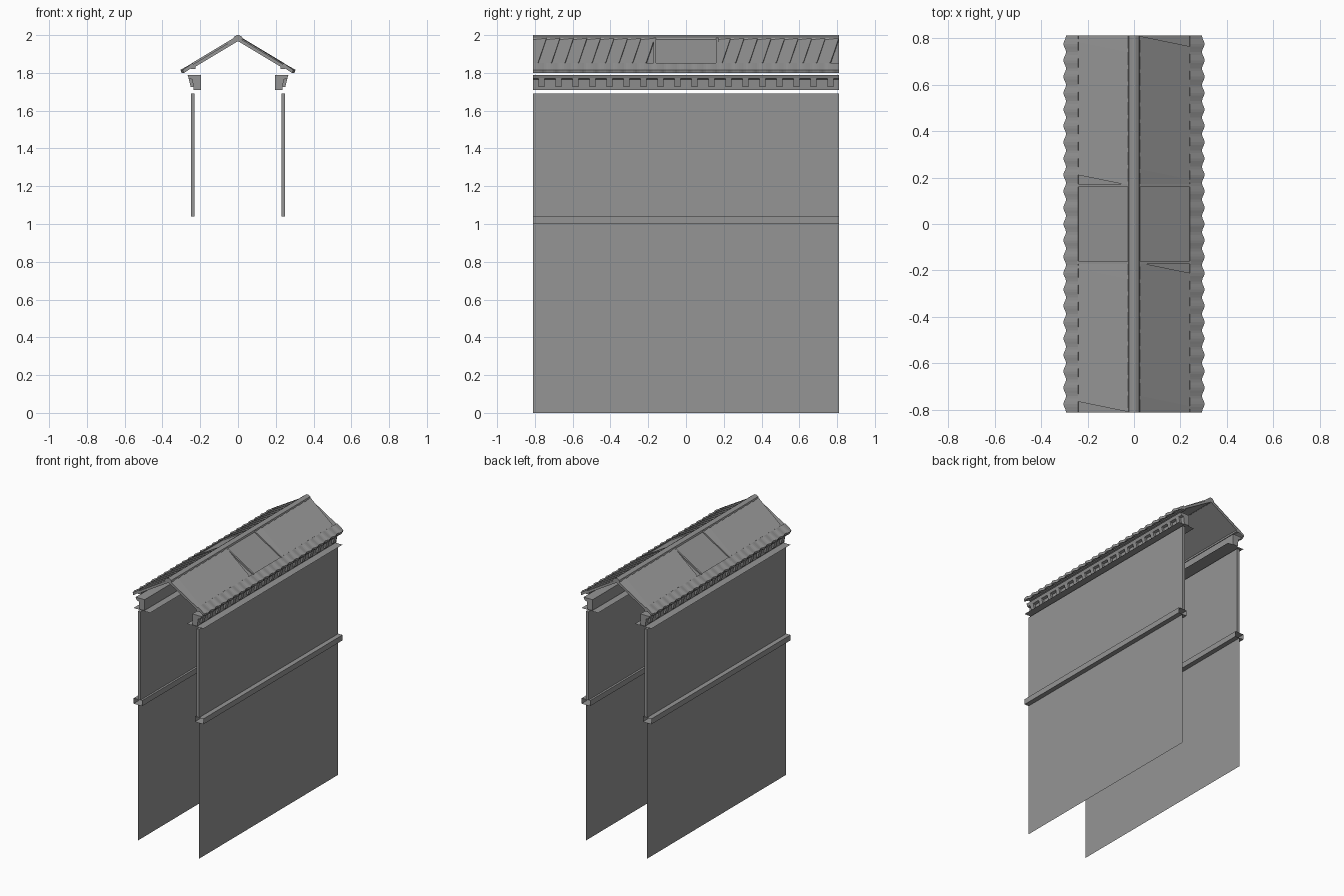
import bpy, bmesh, math

if "Cube" in bpy.data.objects:
    bpy.data.objects.remove(bpy.data.objects["Cube"])

L = 0.81                      # half length along y
SLOPE, PEAK = 0.6, 1.99       # roof pitch and ridge height

grey = bpy.data.materials.new("stone_grey")
grey.diffuse_color = (0.3, 0.3, 0.3, 1)
grey.use_nodes = True
grey.node_tree.nodes["Principled BSDF"].inputs["Base Color"].default_value = grey.diffuse_color


def finish(name, bm, pair=True, fix_normals=True):
    """Make the right-hand object and its half-turn twin on the left."""
    if fix_normals:
        bmesh.ops.recalc_face_normals(bm, faces=bm.faces)
    me = bpy.data.meshes.new(name)
    bm.to_mesh(me)
    bm.free()
    me.materials.append(grey)
    for i in range(2 if pair else 1):
        ob = bpy.data.objects.new(name + ("_right", "_left")[i] if pair else name, me)
        ob.rotation_euler[2] = math.pi * i
        bpy.context.collection.objects.link(ob)


def prism(bm, profile, y0, y1, closed=True, caps=True):
    """Run an (x, z) profile along y."""
    a = [bm.verts.new((x, y0, z)) for x, z in profile]
    b = [bm.verts.new((x, y1, z)) for x, z in profile]
    n = len(profile)
    for i in range(n if closed else n - 1):
        j = (i + 1) % n
        bm.faces.new((a[i], b[i], b[j], a[j]))
    if closed and caps:
        bm.faces.new(a)
        bm.faces.new(b[::-1])


def rect(x0, x1, z0, z1):
    return [(x0, z0), (x1, z0), (x1, z1), (x0, z1)]


def roof_z(x):
    return PEAK - SLOPE * x


def single(name, profile, closed=True, caps=True, pair=True):
    bm = bmesh.new()
    prism(bm, profile, -L, L, closed, caps)
    finish(name, bm, pair, closed)


# Walls: thin lower sheet, open-ended rail, thicker upper wall
single("lower_wall", [(0.25, 1.0), (0.25, 0)], closed=False)
single("wall_rail", rect(0.215, 0.285, 1.0, 1.04), caps=False)
single("upper_wall", rect(0.23, 0.25, 1.04, 1.69))

# Cornice with bottom plate and brackets
single("cornice_plate", [(0.15, 1.705), (0.285, 1.705)], closed=False)
single("cornice", [(0.195, 1.71), (0.235, 1.71), (0.242, 1.765),
                   (0.26, 1.77), (0.268, 1.79), (0.195, 1.79)])
bm = bmesh.new()
for i in range(18):
    y = -0.765 + i * 0.09
    prism(bm, [(0.23, 1.725), (0.25, 1.725), (0.262, 1.772), (0.23, 1.772)],
          y - 0.016, y + 0.016)
finish("cornice_brackets", bm)

# Roof base panel and the batten under the eave
single("roof_panel", [(0, roof_z(0) - 0.022), (0.25, roof_z(0.25) - 0.022),
                      (0.25, roof_z(0.25) - 0.002), (0, roof_z(0) - 0.002)])
single("eave_batten", rect(0.225, 0.248, 1.82, 1.845))

# Overlapping slanted tiles in the two end bays, plain sheet in the middle
bm = bmesh.new()
PITCH, SHEAR, X0, X1 = 0.0716, 0.045, 0.02, 0.24
for start, end in ((-L, -0.165), (0.165, L)):
    for i in range(9):
        y0, y1 = start + i * PITCH, start + (i + 1) * PITCH
        ring = []
        for x, s in ((X0, 0), (X1, SHEAR)):
            for y, lift in ((y0, 0.002), (y1, 0.008)):
                yy = max(start, min(end, y - s))
                ring.append((x, yy, roof_z(x) + lift))
        top = [bm.verts.new(p) for p in ring]
        low = [bm.verts.new((p[0], p[1], p[2] - 0.012)) for p in ring]
        bm.faces.new((top[0], top[2], top[3], top[1]))
        bm.faces.new((top[1], top[3], low[3], low[1]))
        bm.faces.new((top[0], top[1], low[1], low[0]))
        bm.faces.new((top[2], low[2], low[3], top[3]))
finish("roof_tiles", bm, fix_normals=False)

bm = bmesh.new()
for y in (-0.165, 0.165):
    prism(bm, [(0.02, roof_z(0.02) - 0.01), (0.245, roof_z(0.245) - 0.01),
               (0.245, roof_z(0.245) + 0.008), (0.02, roof_z(0.02) + 0.008)],
          y - 0.006, y + 0.006)
finish("bay_dividers", bm)

# Wavy row of tiles along the eave
bm = bmesh.new()
N = 138
prev = None
for i in range(N + 1):
    y = -L + 2 * L * i / N
    w = math.cos(2 * math.pi * y / 0.0704)
    xe = 0.298 + 0.006 * w
    ze = roof_z(xe) - 0.001 + 0.004 * w
    pts = [(0.24, roof_z(0.24) + 0.006), (xe, ze + 0.006),
           (xe - 0.005, ze - 0.011), (0.235, roof_z(0.235) - 0.016)]
    ring = [bm.verts.new((x, y, z)) for x, z in pts]
    if prev:
        for k in range(4):
            j = (k + 1) % 4
            bm.faces.new((prev[k], prev[j], ring[j], ring[k]))
    if i in (0, N):
        bm.faces.new(ring)
    prev = ring
finish("eave_tiles", bm)

# Ridge cap along the top
single("ridge_cap", [(-0.026, 1.978), (-0.022, 1.99), (-0.006, 2.0), (0.006, 2.0),
                     (0.022, 1.99), (0.026, 1.978), (0, 1.965)], pair=False)
